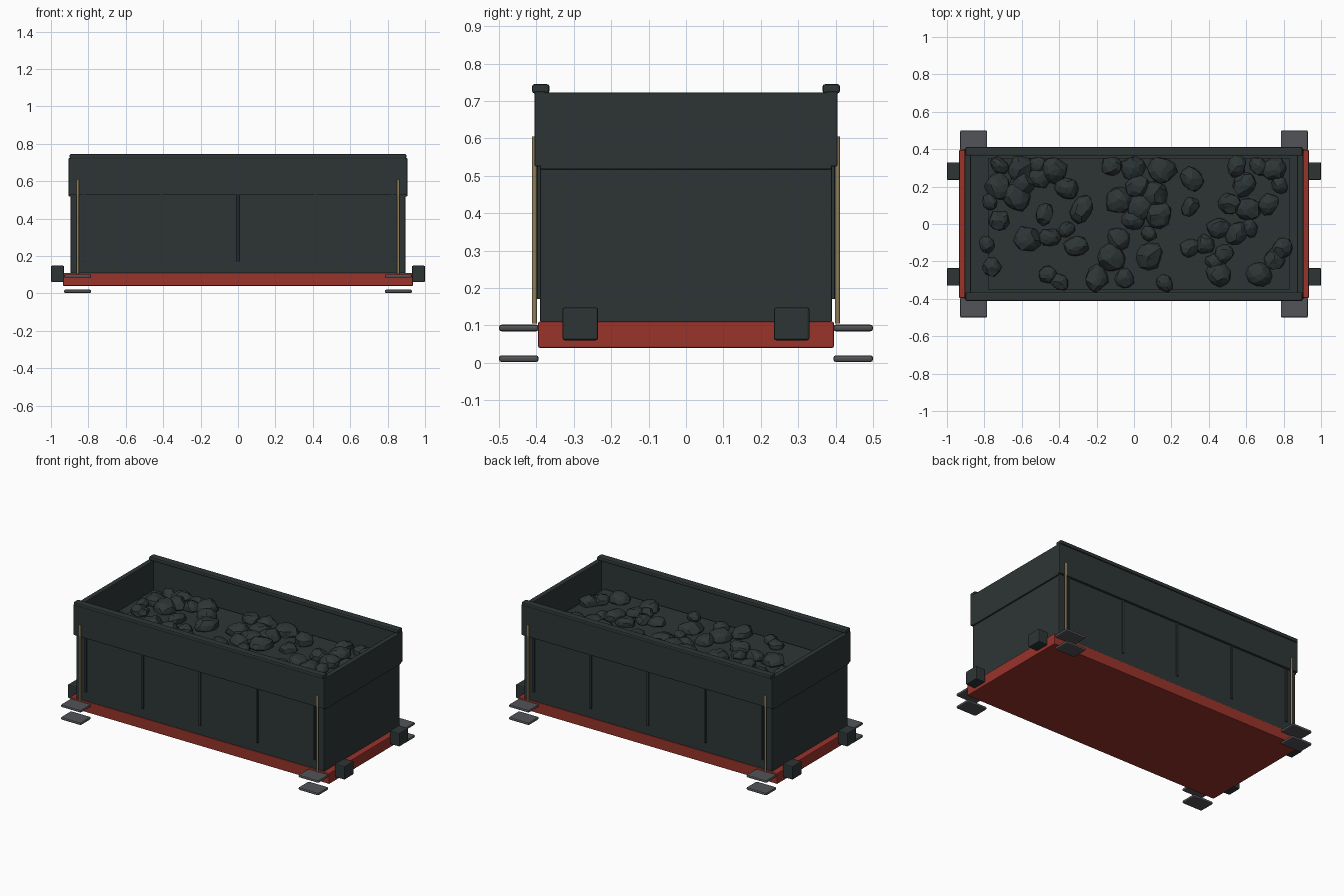
import bpy, bmesh, math, random
from mathutils import Vector, noise

if "Cube" in bpy.data.objects:
    bpy.data.objects.remove(bpy.data.objects["Cube"])

random.seed(4)


def material(name, rgb):
    m = bpy.data.materials.new(name)
    m.diffuse_color = (*rgb, 1)
    m.use_nodes = True
    m.node_tree.nodes["Principled BSDF"].inputs["Base Color"].default_value = m.diffuse_color
    return m


DARK = material("dark slate", (0.027, 0.036, 0.036))
RED = material("frame red", (0.32, 0.033, 0.024))
GREY = material("step grey", (0.085, 0.088, 0.095))
BRASS = material("brass", (0.28, 0.21, 0.10))


def box(name, x, y, z, mat, bevel=0.004):
    """Bevelled box spanning the given (min, max) ranges."""
    bpy.ops.mesh.primitive_cube_add(size=1, location=[(a + b) / 2 for a, b in (x, y, z)])
    o = bpy.context.object
    o.name = name
    o.scale = [abs(b - a) for a, b in (x, y, z)]
    bpy.ops.object.transform_apply(location=False, rotation=False, scale=True)
    o.data.materials.append(mat)
    if bevel:
        b = o.modifiers.new("bevel", 'BEVEL')
        b.width, b.segments = bevel, 2
    return o


def span(a, b, s):
    return tuple(sorted((a * s, b * s)))


# Underframe and lower tank
box("underframe", (-0.935, 0.935), (-0.395, 0.395), (0.04, 0.11), RED)
box("lower_tank", (-0.895, 0.895), (-0.39, 0.39), (0.108, 0.53), DARK)

# Raised side and end boards around the load
for s in (-1, 1):
    box("side_board", (-0.905, 0.905), span(0.375, 0.405, s), (0.525, 0.725), DARK)
    box("end_board", span(0.872, 0.905, s), (-0.39, 0.39), (0.517, 0.722), DARK)
    box("rim_cap", (-0.9, 0.9), span(0.365, 0.412, s), (0.72, 0.745), DARK, 0.007)

    # Seam strips on the tank sides
    for x in (-0.825, -0.413, 0, 0.413, 0.825):
        box("seam_strip", (x - 0.007, x + 0.007), span(0.385, 0.398, s), (0.17, 0.53), DARK, 0.002)

    for t in (-1, 1):
        # Corner handrails
        bpy.ops.mesh.primitive_cylinder_add(vertices=12, radius=0.007, depth=0.5,
                                            location=(t * 0.857, s * 0.405, 0.355))
        rail = bpy.context.object
        rail.name = "handrail"
        rail.data.materials.append(BRASS)
        bpy.ops.object.shade_smooth_by_angle()
        # Buffers and corner steps
        box("buffer", span(0.93, 1.0, t), span(0.235, 0.33, s), (0.06, 0.148), DARK, 0.006)
        for z in (0.002, 0.084):
            box("step", span(0.785, 0.93, t), span(0.394, 0.5, s), (z, z + 0.018), GREY, 0.007)

# Coal bed
box("coal_bed", (-0.78, 0.835), (-0.352, 0.352), (0.5, 0.555), DARK, 0)

# Coal lumps, in hundredths of a unit
SPOTS = [(-72, 33), (-61, 32), (-52, 35), (-73, 20), (-60, 22), (-51, 25), (-43, 29), (-36, 19),
         (-77, 12), (-63, 14), (-72, 2), (-79, -11), (-76, -23), (-57, -8), (-48, 5), (-45, -7),
         (-36, -3), (-28, 8), (-31, -12), (-46, -27), (-40, -31), (-20, -30), (-5, -29),
         (-12, -18), (-8, -8), (-12, 34), (0, 32), (15, 33), (-8, 13), (2, 20), (11, 16),
         (3, 9), (0, 2), (13, 5), (8, -5), (8, -17), (16, -32), (31, 24), (30, 9), (45, -2),
         (30, -13), (38, -11), (45, -27), (48, -16), (55, -5), (67, -27), (79, -13), (75, -19),
         (61, 8), (72, 11), (51, 11), (55, 32), (67, 32), (75, 29), (59, 21), (78, 21),
         (43, -20), (62, -2)]

coal = bmesh.new()
for sx, sy in SPOTS:
    r = random.uniform(0.045, 0.078)
    seed = Vector([random.uniform(-50, 50) for _ in range(3)])
    lump = bmesh.ops.create_icosphere(coal, subdivisions=2, radius=1)["verts"]
    stretch, turn = random.uniform(0.75, 1.0), random.uniform(0, math.tau)
    c, s = math.cos(turn), math.sin(turn)
    cx = max(-0.865 + r, min(0.865 - r, sx / 100))
    cy = max(-0.365 + r, min(0.365 - r, sy / 100))
    for v in lump:
        p = v.co * (1 + 0.28 * noise.noise(v.co * 1.3 + seed))
        p.y *= stretch
        v.co = (cx + r * (p.x * c - p.y * s), cy + r * (p.x * s + p.y * c), 0.563 + r * 0.72 * p.z)
mesh = bpy.data.meshes.new("coal_lumps")
coal.to_mesh(mesh)
coal.free()
mesh.materials.append(DARK)
lumps = bpy.data.objects.new("coal_lumps", mesh)
bpy.context.collection.objects.link(lumps)
